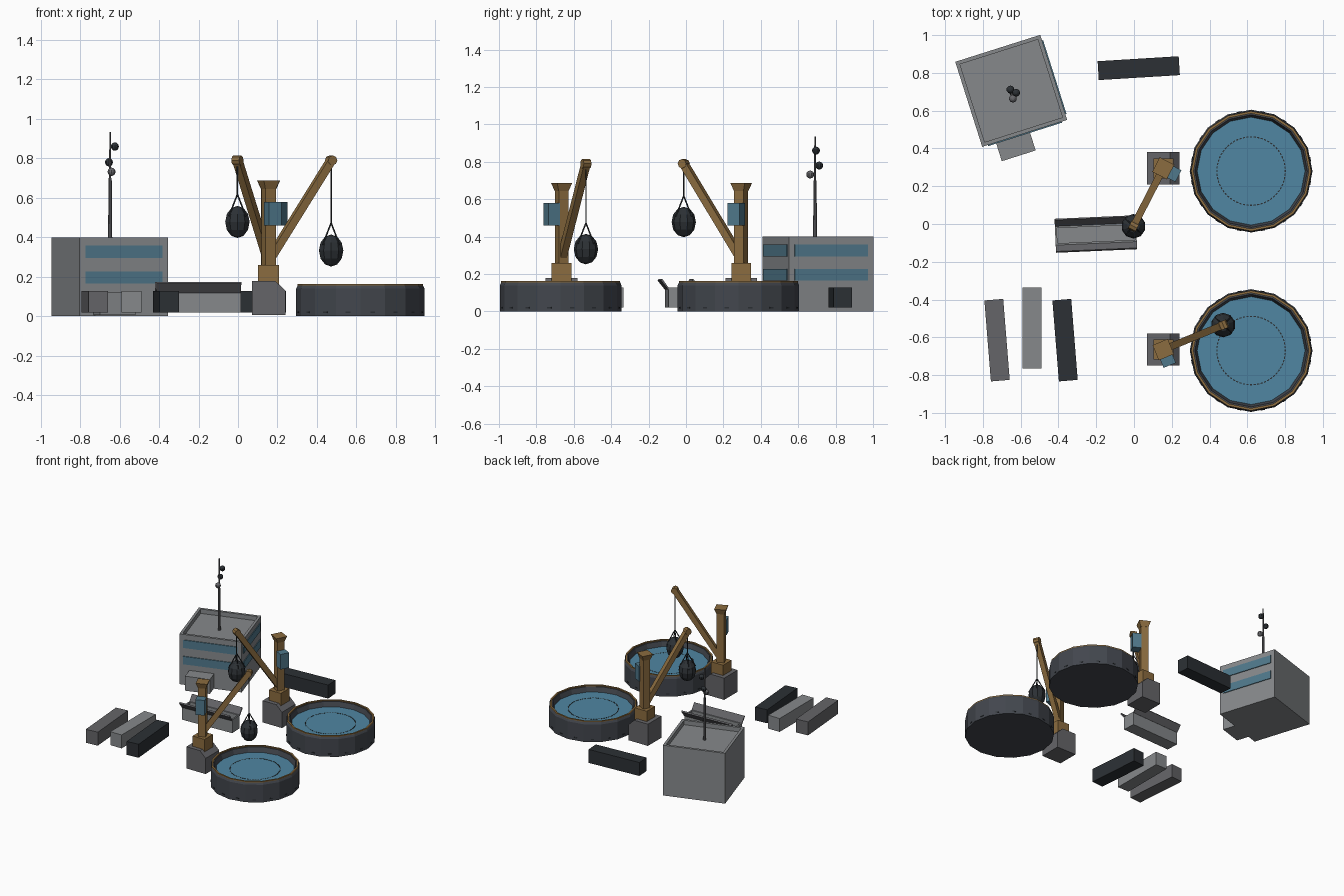
import bpy, bmesh, math
from mathutils import Matrix, Vector

if "Cube" in bpy.data.objects:
    bpy.data.objects.remove(bpy.data.objects["Cube"])


def material(name, rgb):
    m = bpy.data.materials.new(name)
    m.diffuse_color = (*rgb, 1)
    m.use_nodes = True
    m.node_tree.nodes["Principled BSDF"].inputs["Base Color"].default_value = m.diffuse_color
    return m


WATER = material("water_blue", (0.08, 0.24, 0.36))
GLASS = material("glass_blue", (0.08, 0.19, 0.26))
GOLD = material("ochre", (0.26, 0.15, 0.05))
DARK = material("dark_steel", (0.055, 0.062, 0.075))
BLACK = material("near_black", (0.025, 0.03, 0.035))
GREY = material("concrete", (0.24, 0.25, 0.26))
MID = material("mid_grey", (0.13, 0.13, 0.14))


def place(x, y, z=0, deg=0):
    return Matrix.Translation((x, y, z)) @ Matrix.Rotation(math.radians(deg), 4, 'Z')


def finish(name, bm, mat, frame):
    bmesh.ops.recalc_face_normals(bm, faces=bm.faces[:])
    me = bpy.data.meshes.new(name)
    bm.to_mesh(me)
    bm.free()
    me.materials.append(mat)
    ob = bpy.data.objects.new(name, me)
    ob.matrix_world = frame
    bpy.context.collection.objects.link(ob)
    return ob


def box(name, lo, hi, mat, frame=Matrix(), flare=1.0):
    """Box between two corners; flare scales the top outline."""
    bm = bmesh.new()
    bmesh.ops.create_cube(bm, size=1)
    lo, hi = Vector(lo), Vector(hi)
    for v in bm.verts:
        s = flare if v.co.z > 0 else 1
        v.co = Vector((v.co.x * s, v.co.y * s, v.co.z)) * (hi - lo) + (lo + hi) / 2
    return finish(name, bm, mat, frame)


def extrude(name, pts, length, mat, frame):
    """Closed (y, z) outline extruded along x, centred."""
    bm = bmesh.new()
    f = bm.faces.new([bm.verts.new((-length / 2, y, z)) for y, z in pts])
    g = bmesh.ops.extrude_face_region(bm, geom=[f])
    bmesh.ops.translate(bm, vec=(length, 0, 0),
                        verts=[v for v in g['geom'] if isinstance(v, bmesh.types.BMVert)])
    return finish(name, bm, mat, frame)


def lathe(name, pts, n, mat, frame, closed=False):
    """Revolve an (r, z) profile in n flat sides."""
    bm = bmesh.new()
    rings = [[bm.verts.new((r * math.cos(math.tau * i / n), r * math.sin(math.tau * i / n), z))
              for i in range(n)] for r, z in pts]
    pairs = list(zip(rings, rings[1:] + rings[:1])) if closed else list(zip(rings, rings[1:]))
    for a, b in pairs:
        for i in range(n):
            j = (i + 1) % n
            bm.faces.new((a[i], a[j], b[j], b[i]))
    if not closed:
        bm.faces.new(rings[0])
        bm.faces.new(rings[-1])
    return finish(name, bm, mat, frame)


def rod(name, a, b, r, mat, n=6):
    a, b = Vector(a), Vector(b)
    d = b - a
    frame = Matrix.Translation(a) @ d.to_track_quat('Z', 'Y').to_matrix().to_4x4()
    return lathe(name, [(r, 0), (r, d.length)], n, mat, frame)


def ball(name, loc, r, mat, seg=10, rings=6, stretch=1):
    bm = bmesh.new()
    bmesh.ops.create_uvsphere(bm, u_segments=seg, v_segments=rings, radius=r)
    bmesh.ops.scale(bm, vec=(1, 1, stretch), verts=bm.verts[:])
    return finish(name, bm, mat, Matrix.Translation(loc))


# Round basins with ochre rim, water and a dashed ring on the water
for k, cy in enumerate((0.28, -0.67), 1):
    f = place(0.62, cy)
    lathe(f"basin_wall_{k}", [(0.325, 0), (0.325, 0.14), (0.318, 0.155), (0.298, 0.155),
                              (0.285, 0.115), (0.283, 0.1)], 16, DARK, f)
    lathe(f"basin_rim_{k}", [(0.318, 0.148), (0.318, 0.163), (0.305, 0.163), (0.305, 0.148)],
          16, GOLD, f, True)
    lathe(f"basin_water_{k}", [(0.284, 0.105), (0.286, 0.117)], 16, WATER, f)
    for i in range(60):
        a = 6 * i
        box(f"water_dash_{k}", (0.178, -0.006, 0.115), (0.184, 0.006, 0.1185), BLACK,
            f @ Matrix.Rotation(math.radians(a), 4, 'Z'))
    for i in range(16):
        box(f"basin_stud_{k}", (0.312, -0.012, 0.017), (0.3215, 0.012, 0.024), BLACK,
            f @ Matrix.Rotation(math.radians(22.5 * i + 11.25), 4, 'Z'))


# Cranes: fixed plinth, turned mast, cab on one side, boom and hanging load
def crane(k, x, y, tip, side, load_z):
    tip = Vector(tip)
    yaw = math.degrees(math.atan2(tip.y - y, tip.x - x))
    extrude(f"crane_plinth_{k}", [(-0.085, 0.005), (0.085, 0.005), (0.085, 0.13),
                                  (0.035, 0.178), (-0.085, 0.178)],
            0.17, GREY if k > 2 else MID, place(x, y) @ Matrix.Rotation(math.pi / 2, 4, 'Z')
            @ Matrix.Scale(-1, 4, (0, 1, 0)))
    box(f"crane_foot_{k}", (-0.053, -0.053, 0.13), (0.053, 0.053, 0.26), GOLD, place(x, y))
    f = place(x, y, 0, yaw)
    box(f"crane_mast_{k}", (-0.028, -0.028, 0.25), (0.028, 0.028, 0.65), GOLD, f)
    box(f"crane_mast_cap_{k}", (-0.029, -0.029, 0.645), (0.029, 0.029, 0.688), GOLD, f, 1.5)
    ys = sorted((side * 0.025, side * 0.09))
    box(f"crane_cab_{k}", (-0.035, ys[0], 0.46), (0.035, ys[1], 0.58), GLASS, f)
    # Boom runs from the mast foot to the tip, with a blunt head
    run = math.hypot(tip.x - x, tip.y - y)
    rise = tip.z - 0.28
    tilt = f @ Matrix.Translation((0, 0, 0.28)) @ Matrix.Rotation(-math.atan2(rise, run), 4, 'Y')
    length = math.hypot(run, rise)
    box(f"crane_boom_{k}", (0, -0.019, -0.02), (length, 0.019, 0.02), GOLD, tilt)
    rod(f"boom_head_{k}", f @ Vector((run, -0.022, tip.z)), f @ Vector((run, 0.022, tip.z)),
        0.025, GOLD, 8)
    # Cable, slings and load
    hook = Vector((tip.x, tip.y, load_z + 0.14))
    rod(f"cable_{k}", hook, tip, 0.004, BLACK)
    ball(f"load_{k}", (tip.x, tip.y, load_z), 0.065, BLACK, 10, 6, 1.25)
    for i in range(4):
        a = math.radians(45 + 90 * i)
        out = Vector((math.cos(a), math.sin(a), 0)) * 0.06
        rod(f"sling_{k}_{i}", hook, Vector((tip.x, tip.y, load_z + 0.03)) + out, 0.004, BLACK, 5)


crane(1, 0.155, 0.295, (-0.003, -0.012, 0.79), 1, 0.478)
crane(2, 0.155, -0.665, (0.472, -0.535, 0.79), -1, 0.333)

# Building: walls with sunken roof, window bands, porch
f = place(-0.65, 0.705, 0, 17.6)
h = 0.236
box("building_body", (-h, -h, 0), (h, h, 0.365), GREY, f)
for i in range(4):
    box("roof_parapet", (-h, -h, 0.36), (h, -h + 0.02, 0.40), GREY,
        f @ Matrix.Rotation(i * math.pi / 2, 4, 'Z'))
for i in (0, 1):
    for z in (0.165, 0.295):
        box("window_band", (-0.205, -h - 0.006, z), (0.205, -h + 0.01, z + 0.063), GLASS,
            f @ Matrix.Rotation(i * math.pi / 2, 4, 'Z'))
box("porch", (-0.16, -0.34, 0.005), (0.028, -0.22, 0.12), GREY, f)

# Rooftop antenna with three balls
lathe("antenna_mast", [(0.011, 0.36), (0.008, 0.70), (0.0055, 0.70), (0.004, 0.935)], 8, MID,
      place(-0.648, 0.69))
ball("antenna_ball_top", (-0.624, 0.695, 0.86), 0.021, BLACK, 10, 8)
ball("antenna_ball_middle", (-0.654, 0.712, 0.78), 0.021, BLACK, 10, 8)
ball("antenna_ball_low", (-0.641, 0.664, 0.732), 0.021, MID, 10, 8)

# Closed containers
for name, x, y, deg, mat in (("container_left", -0.725, -0.615, 94.6, MID),
                             ("container_middle", -0.54, -0.55, 90, GREY),
                             ("container_right", -0.365, -0.615, 94.6, BLACK),
                             ("container_back", 0.025, 0.825, 3.5, BLACK)):
    box(name, (-0.215, -0.05, 0.02), (0.215, 0.05, 0.127), mat, place(x, y, 0, deg))

# Open container with raised lid flaps on both long sides
f = place(-0.202, -0.053, 0, 2.5)
extrude("open_container", [(-0.05, 0.02), (0.05, 0.02), (0.05, 0.127), (0.04, 0.127), (0.04, 0.035),
                           (-0.04, 0.035), (-0.04, 0.127), (-0.05, 0.127)], 0.43, GREY, f)
for s in (-1, 1):
    box("open_container_end", (s * 0.21 - 0.005, -0.05, 0.02), (s * 0.21 + 0.005, 0.05, 0.127), GREY, f)
    extrude("lid_flap", [(s * 0.046, 0.122), (s * 0.052, 0.118), (s * 0.09, 0.165), (s * 0.083, 0.174)],
            0.43, MID, f)
